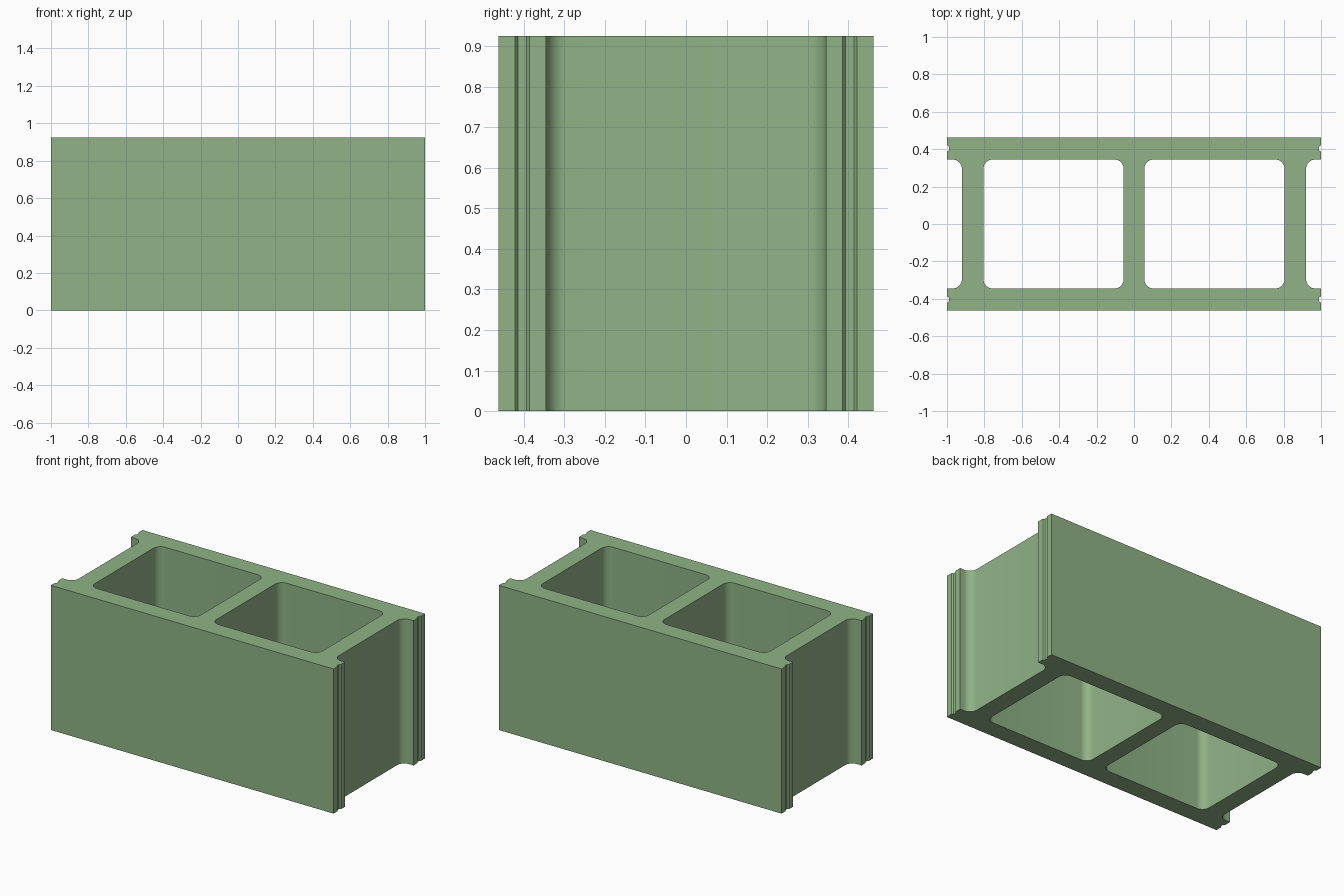
import bpy, bmesh
from math import sin, cos, pi, radians

if "Cube" in bpy.data.objects:
    bpy.data.objects.remove(bpy.data.objects["Cube"])

L, W, H = 1.0, 0.4625, 0.925      # half length, half width, height
INNER = 0.345                     # half width between the face shells
SEG = 8                           # segments per rounded corner


def arc(cx, cy, r, a0, a1):
    """Points along a circular arc, angles in degrees."""
    return [(cx + r * cos(radians(a0 + (a1 - a0) * i / SEG)),
             cy + r * sin(radians(a0 + (a1 - a0) * i / SEG))) for i in range(SEG + 1)]


def rounded_rect(x0, x1, y0, y1, r):
    return (arc(x1 - r, y1 - r, r, 0, 90) + arc(x0 + r, y1 - r, r, 90, 180) +
            arc(x0 + r, y0 + r, r, 180, 270) + arc(x1 - r, y0 + r, r, 270, 360))


# Upper-right quarter of the outline: filleted end recess, then grooved flange
r = 0.05
quarter = arc(0.92 + r, INNER - r, r, 180, 90)
quarter += [(L, INNER), (L, 0.386), (L - 0.01, 0.394),
            (L - 0.01, 0.414), (L, 0.422), (L, W)]

# Mirror the quarter into the full outer outline
right = [(x, -y) for x, y in reversed(quarter)] + quarter
outline = right + [(-x, -y) for x, y in right]

# Two hollow cores
cores = [rounded_rect(0.055, 0.805, -INNER, INNER, 0.05),
         rounded_rect(-0.805, -0.055, -INNER, INNER, 0.05)]

# Fill the section with its holes and extrude it upward
bm = bmesh.new()
for loop in [outline] + cores:
    vs = [bm.verts.new((x, y, 0)) for x, y in loop]
    for i, v in enumerate(vs):
        bm.edges.new((v, vs[(i + 1) % len(vs)]))
bmesh.ops.triangle_fill(bm, edges=bm.edges[:], use_beauty=True, normal=(0, 0, 1))
res = bmesh.ops.extrude_face_region(bm, geom=bm.faces[:], use_keep_orig=True)
top = [g for g in res["geom"] if isinstance(g, bmesh.types.BMVert)]
bmesh.ops.translate(bm, verts=top, vec=(0, 0, H))
bmesh.ops.recalc_face_normals(bm, faces=bm.faces[:])

mesh = bpy.data.meshes.new("hollow_block")
bm.to_mesh(mesh)
bm.free()
block = bpy.data.objects.new("hollow_block", mesh)
bpy.context.collection.objects.link(block)

# Pale green material
mat = bpy.data.materials.new("pale_green")
mat.diffuse_color = (0.28, 0.45, 0.24, 1)
mat.use_nodes = True
mat.node_tree.nodes["Principled BSDF"].inputs["Base Color"].default_value = mat.diffuse_color
mesh.materials.append(mat)

# Smooth the rounded corners, keep the edges sharp
bpy.context.view_layer.objects.active = block
block.select_set(True)
bpy.ops.object.shade_smooth_by_angle(angle=radians(30))
